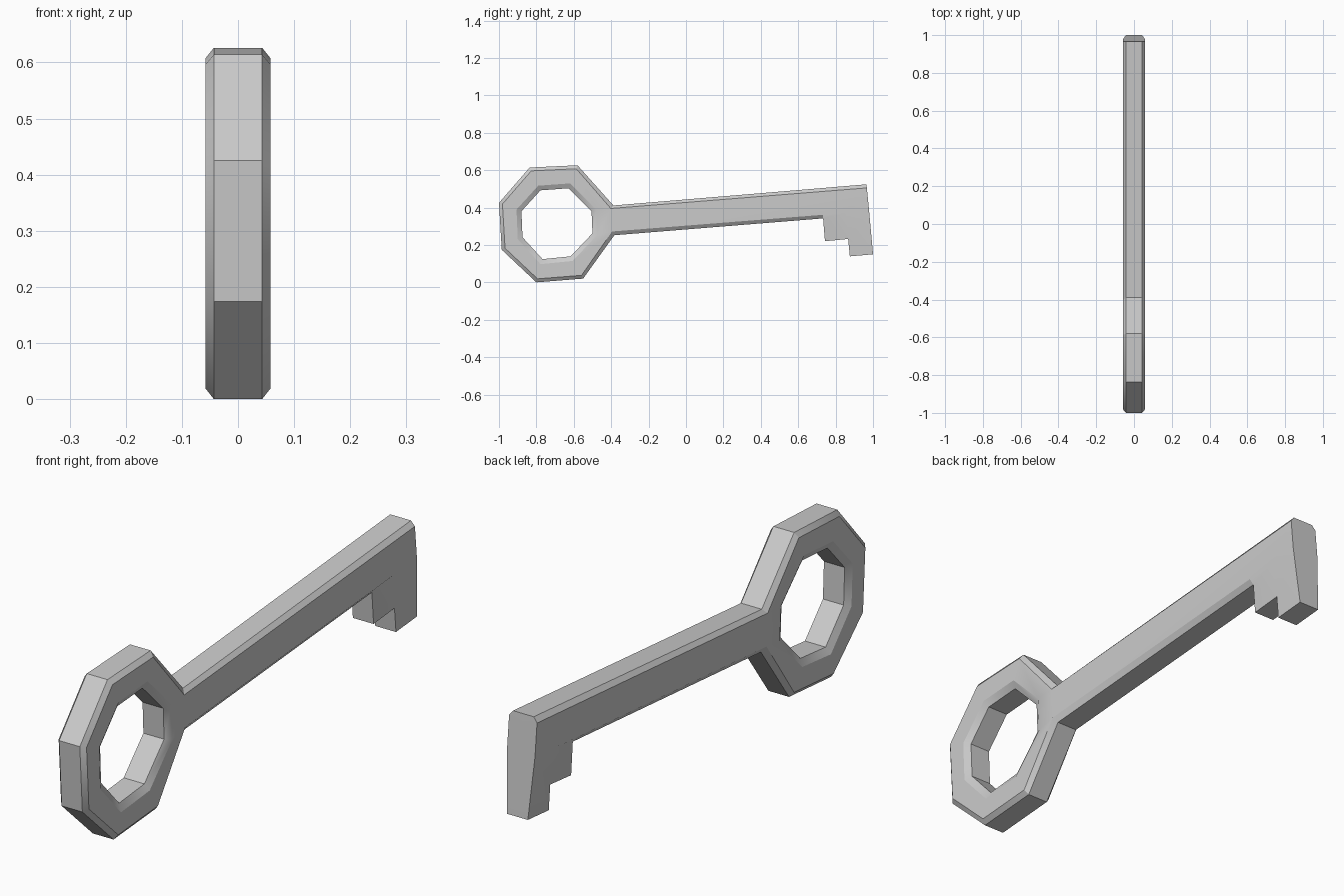
import bpy, bmesh, math

if "Cube" in bpy.data.objects:
    bpy.data.objects.remove(bpy.data.objects["Cube"])

THIN, FULL = 0.043, 0.058          # half thickness at the chamfered rim and on the flat side
CY, CZ = -0.692, 0.315             # centre of the bow

bm = bmesh.new()

def vert(y, z, x):
    return bm.verts.new((x, y, z))

def scaled(points, s):
    return [(CY + (y - CY) * s, CZ + (z - CZ) * s) for y, z in points]

# Octagonal bow: rim, flat side, and chamfered hole
rim = [(-0.836, 0.614), (-0.58, 0.626), (-0.388, 0.411), (-0.383, 0.252),
       (-0.55, 0.02), (-0.80, 0.0), (-0.985, 0.174), (-1.0, 0.425)]
hole = [(-0.778, 0.492), (-0.628, 0.503), (-0.505, 0.38), (-0.50, 0.262),
        (-0.617, 0.139), (-0.767, 0.124), (-0.874, 0.241), (-0.88, 0.38)]
flat = scaled(rim, 0.94)
flat[2], flat[3] = (-0.402, 0.395), (-0.395, 0.272)
O = [vert(y, z, THIN) for y, z in rim]
F = [vert(y, z, FULL) for y, z in flat]
G = [vert(y, z, FULL) for y, z in scaled(hole, 1.14)]
H = [vert(y, z, THIN) for y, z in hole]
for i in range(8):
    j = (i + 1) % 8
    for a, b in ((O, F), (F, G), (G, H)):
        if a is O and i == 2:      # the shaft joins here
            continue
        bm.faces.new((a[i], a[j], b[j], b[i]))

# Shaft with chamfered top and bottom
top_out, top_flat = vert(0.965, 0.524, THIN), vert(0.967, 0.505, FULL)
low_end, low_mid = vert(0.979, 0.382, FULL), vert(0.856, 0.372, FULL)
low_flat, low_out = vert(0.731, 0.361, FULL), vert(0.733, 0.342, THIN)
bm.faces.new((O[2], top_out, top_flat, F[2]))
bm.faces.new((F[2], top_flat, low_end, low_mid, low_flat, F[3]))
bm.faces.new((F[3], low_flat, low_out, O[3]))

# Stepped bit, tapering downwards
c, d, e, f = [vert(y, z, THIN) for y, z in
              ((0.743, 0.22), (0.867, 0.232), (0.876, 0.139), (1.0, 0.15))]
bm.faces.new((low_flat, low_mid, d, c, low_out))
bm.faces.new((low_mid, low_end, f, e, d))

# Extend all open edges to the middle plane, then mirror
border = [ed for ed in bm.edges if ed.is_boundary]
new = bmesh.ops.extrude_edge_only(bm, edges=border)["geom"]
for g in new:
    if isinstance(g, bmesh.types.BMVert):
        g.co.x = 0
bmesh.ops.recalc_face_normals(bm, faces=bm.faces)
if sum(p.normal.x * p.calc_area() for p in bm.faces) < 0:
    bmesh.ops.reverse_faces(bm, faces=bm.faces)

mesh = bpy.data.meshes.new("key")
bm.to_mesh(mesh)
bm.free()
key = bpy.data.objects.new("key", mesh)
bpy.context.collection.objects.link(key)
bpy.context.view_layer.objects.active = key
key.select_set(True)
mirror = key.modifiers.new("mirror", 'MIRROR')
mirror.use_axis = (True, False, False)
bpy.ops.object.modifier_apply(modifier=mirror.name)
bpy.ops.object.shade_smooth_by_angle(angle=math.radians(30))
